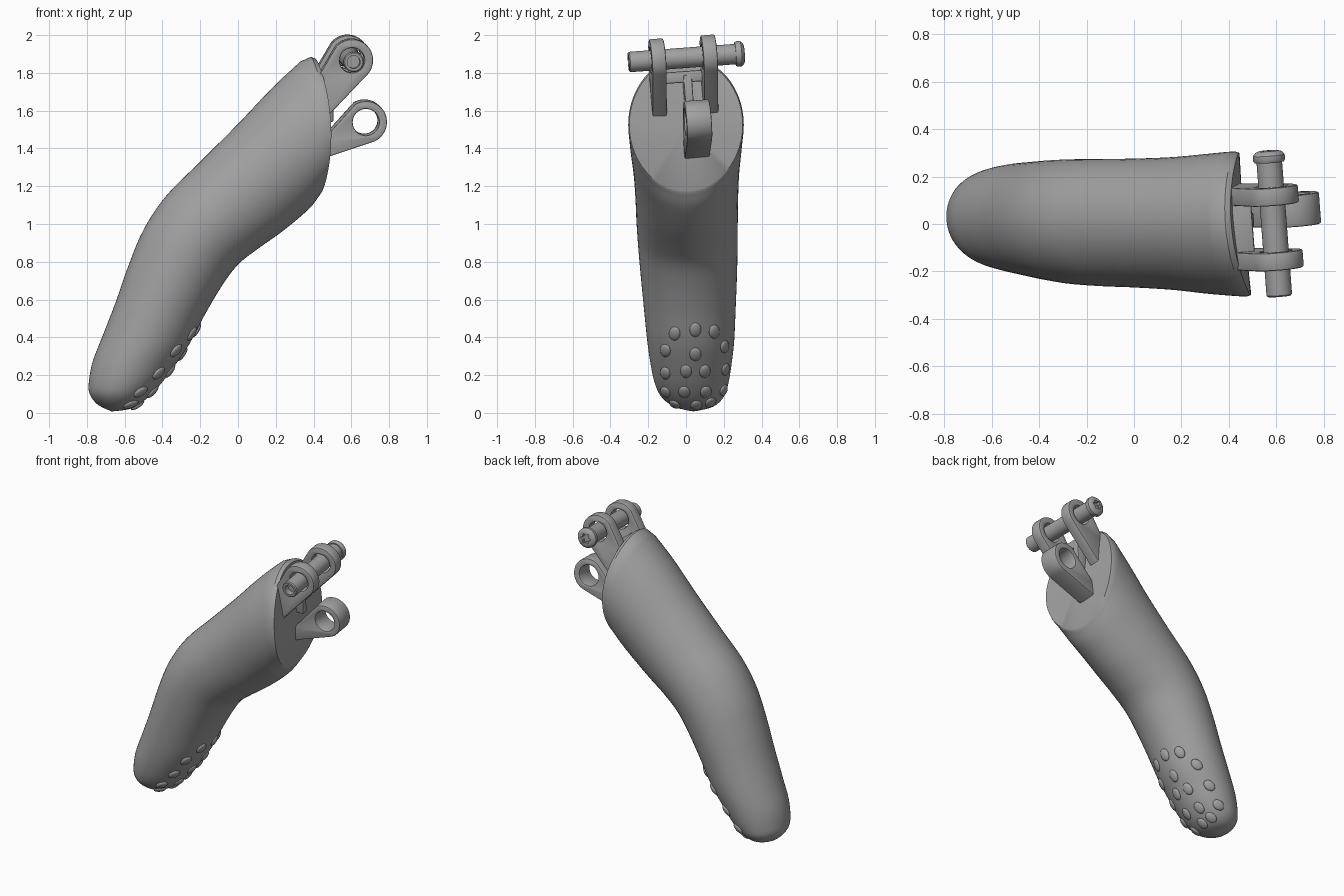
import bpy, bmesh
from math import sin, cos, pi, radians
from mathutils import Vector, Matrix
from mathutils.bvhtree import BVHTree

cube = bpy.data.objects.get("Cube")
if cube:
    bpy.data.objects.remove(cube, do_unlink=True)

grey = bpy.data.materials.new("plain grey")
grey.use_nodes = True
grey.diffuse_color = (0.36, 0.36, 0.36, 1)
grey.node_tree.nodes["Principled BSDF"].inputs["Base Color"].default_value = (0.36, 0.36, 0.36, 1)


def add_mesh(name, bm, angle=35, matrix=Matrix()):
    bmesh.ops.recalc_face_normals(bm, faces=bm.faces)
    mesh = bpy.data.meshes.new(name)
    bm.to_mesh(mesh)
    bm.free()
    mesh.materials.append(grey)
    obj = bpy.data.objects.new(name, mesh)
    bpy.context.collection.objects.link(obj)
    obj.matrix_world = matrix
    bpy.ops.object.select_all(action='DESELECT')
    obj.select_set(True)
    bpy.context.view_layer.objects.active = obj
    bpy.ops.object.shade_smooth_by_angle(angle=radians(angle))
    return obj


def bridge(bm, rings):
    for a, b in zip(rings, rings[1:]):
        for i in range(len(a)):
            j = (i + 1) % len(a)
            bm.faces.new((a[i], a[j], b[j], b[i]))


def cap(bm, ring, point):
    tip = bm.verts.new(point)
    for i in range(len(ring)):
        bm.faces.new((ring[i], ring[(i + 1) % len(ring)], tip))


def spline(points, steps):
    # Catmull-Rom interpolation of section values
    pts = [Vector(p) for p in points]
    out = []
    for i in range(len(pts) - 1):
        p0, p1, p2, p3 = pts[max(i - 1, 0)], pts[i], pts[i + 1], pts[min(i + 2, len(pts) - 1)]
        for k in range(steps):
            t = k / steps
            out.append(0.5 * (2 * p1 + (p2 - p0) * t + (2 * p0 - 5 * p1 + 4 * p2 - p3) * t * t
                              + (3 * p1 - p0 - 3 * p2 + p3) * t ** 3))
    return out + [pts[-1]]


# Finger shell: dorsal x, z, palmar x, z, half width, centre y
sections = [
    (-.71, .025, -.64, .01, .04, .04), (-.75, .05, -.56, .025, .11, .04),
    (-.785, .1, -.49, .07, .165, .035), (-.79, .16, -.42, .14, .193, .03),
    (-.77, .27, -.35, .23, .213, .027), (-.72, .4, -.26, .36, .23, .025),
    (-.65, .58, -.17, .53, .243, .02), (-.58, .78, -.08, .68, .255, .015),
    (-.5, .97, 0, .785, .263, .01), (-.38, 1.15, .1, .865, .268, .006),
    (-.2, 1.33, .22, .95, .272, .004), (0, 1.53, .32, 1.03, .28, .002),
    (.18, 1.72, .39, 1.095, .294, 0), (.33, 1.86, .43, 1.15, .304, 0),
]
SIDES = 56
rows = spline(sections, 5) + [Vector((.385, 1.885, .44, 1.165, .306, 0)),
                              Vector((.41, 1.875, .443, 1.175, .3, 0))]
bm = bmesh.new()
rings = []
for xd, zd, xp, zp, width, yc in rows:
    end = max(0, (xd + .2) / .6) ** 2      # end face bows and yaws toward the rim
    ring = []
    for i in range(SIDES):
        c, s = cos(2 * pi * i / SIDES), sin(2 * pi * i / SIDES)
        y = yc + width * s
        x = (xd + xp) / 2 + (xp - xd) / 2 * c
        if xd > -.2:
            x += end * (.04 * s * s - .08 * y)
        ring.append(bm.verts.new((x, y, (zd + zp) / 2 + (zp - zd) / 2 * c)))
    rings.append(ring)
bridge(bm, rings)
cap(bm, rings[0], (-.67, .04, .008))
cap(bm, rings[-1], (.462, 0, 1.52))
bm.normal_update()
surface = BVHTree.FromBMesh(bm)
add_mesh("finger_shell", bm)

# Raised grip pads on the fingertip, as (y, z)
pads = [(-.06, .42), (.05, .44), (.15, .43), (-.11, .33), (.05, .31), (.205, .35),
        (-.11, .21), (0, .22), (.1, .22), (.21, .23), (-.11, .11), (-.01, .11),
        (.105, .11), (.2, .12), (-.06, .045), (.055, .04), (.13, .055)]
bm = bmesh.new()
for y, z in pads:
    hit, normal, _, _ = surface.ray_cast(Vector((.3, y, z)), Vector((-1, 0, 0)))
    if hit is None:
        continue
    if normal.x < 0:
        normal = -normal
    side = Vector((0, 1, (y - .04) * 2.5)).cross(normal).normalized()
    across = normal.cross(side)
    frame = Matrix((across, side, normal)).transposed().to_4x4()
    bmesh.ops.create_uvsphere(bm, u_segments=20, v_segments=10, radius=1,
                              matrix=Matrix.Translation(hit) @ frame @ Matrix.Diagonal((.031, .042, .014, 1)))
add_mesh("grip_pads", bm, 60)

# Hinge frame: the pin axis is slightly tilted
axis = Vector((-.045, .6, .045)).normalized()
fx = (Vector((1, 0, 0)) - axis * axis.x).normalized()
fz = fx.cross(axis)
hinge = Matrix((fx, fz, -axis)).transposed().to_4x4()
hinge.translation = (.59, 0, 1.88)


def lug(name, t, half, centre, radius, hole, start, stop, base):
    # Rounded plate with a bored eye, extruded along the hinge axis
    cx, cy = centre
    arc = [(cx + radius * cos(a), cy + radius * sin(a))
           for a in (radians(start + (stop - start) * i / 28) for i in range(29))]
    bore = [(cx + hole * cos(2 * pi * i / 40), cy + hole * sin(2 * pi * i / 40)) for i in range(40)]
    curve = bpy.data.curves.new(name, 'CURVE')
    curve.dimensions, curve.fill_mode = '2D', 'BOTH'
    curve.bevel_depth, curve.bevel_resolution = .008, 1
    curve.offset = -.008
    curve.extrude = half - .008
    for loop in (arc + base, bore):
        sp = curve.splines.new('POLY')
        sp.points.add(len(loop) - 1)
        sp.use_cyclic_u = True
        for p, (x, y) in zip(sp.points, loop):
            p.co = (x, y, 0, 1)
    temp = bpy.data.objects.new(name, curve)
    bpy.context.collection.objects.link(temp)
    mesh = bpy.data.meshes.new_from_object(temp.evaluated_get(bpy.context.evaluated_depsgraph_get()))
    bpy.data.objects.remove(temp)
    bm = bmesh.new()
    bm.from_mesh(mesh)
    bmesh.ops.remove_doubles(bm, verts=bm.verts, dist=.0002)
    bpy.data.meshes.remove(mesh)
    add_mesh(name, bm, 30, hinge @ Matrix.Translation((0, 0, -t)))


for name, t in (("right_clevis_lug", -.152), ("left_clevis_lug", .122)):
    lug(name, t, .038, (0, 0), .112, .066, -44, 140, [(-.2, -.12), (-.18, -.35)])
lug("centre_lug", .03, .067, (.085, -.34), .112, .07, -73, 120, [(-.15, -.44), (-.15, -.535)])


def block(name, x, z, t):
    bm = bmesh.new()
    bmesh.ops.create_cube(bm, size=1)
    for v in bm.verts:
        v.co = [lo + (hi - lo) * (c + .5) for c, (lo, hi) in zip(v.co, (x, z, (-t[1], -t[0])))]
    bmesh.ops.bevel(bm, geom=bm.edges[:], offset=.008, segments=2, affect='EDGES', profile=.5)
    add_mesh(name, bm, 35, hinge)


# Web joining the lugs
block("cross_web", (-.19, -.09), (-.13, -.07), (-.15, .12))
block("upright_web", (-.18, -.085), (-.34, -.09), (-.015, .03))

# Hinge pin, turned around its axis, with a bored end and a lobed drive in the head
profile = [(-.265, .034), (-.306, .034), (-.306, .048), (-.3, .054), (.262, .054), (.262, .062),
           (.272, .068), (.292, .067), (.305, .056), (.31, .042), (.31, .03), (.285, .03)]
bm = bmesh.new()
rings = []
for k, (t, r) in enumerate(profile):
    lobe = .22 if k >= len(profile) - 2 else 0
    rings.append([bm.verts.new((r * (1 + lobe * cos(6 * a)) * cos(a),
                                r * (1 + lobe * cos(6 * a)) * sin(a), -t))
                  for a in (2 * pi * i / 48 for i in range(48))])
bridge(bm, rings)
cap(bm, rings[0], (0, 0, -profile[0][0]))
cap(bm, rings[-1], (0, 0, -profile[-1][0]))
add_mesh("hinge_pin", bm, 35, hinge)
